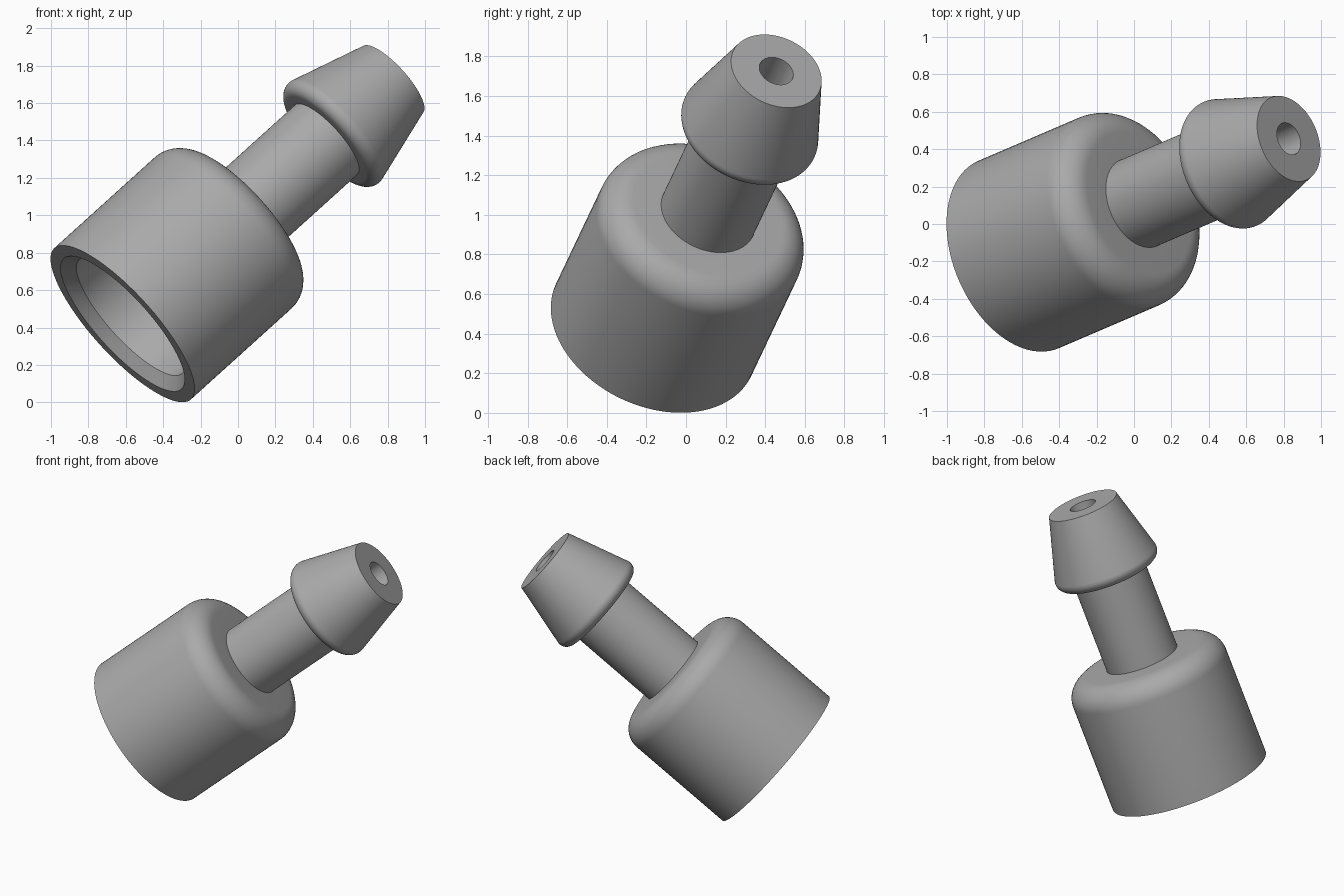
import bpy
import bmesh
from math import sin, cos, pi, radians
from mathutils import Vector, Matrix

cube = bpy.data.objects.get("Cube")
if cube:
    bpy.data.objects.remove(cube, do_unlink=True)

SEGMENTS = 96
BASE = Vector((-0.617, -0.163, 0.42))      # centre of the socket opening
AXIS = Vector((0.707, 0.303, 0.639)).normalized()
PLACE = Matrix.Translation(BASE) @ AXIS.to_track_quat('Z', 'Y').to_matrix().to_4x4()

grey = bpy.data.materials.new("plain grey")
grey.use_nodes = True
grey.diffuse_color = (0.4, 0.4, 0.4, 1)
grey.node_tree.nodes["Principled BSDF"].inputs["Base Color"].default_value = (0.4, 0.4, 0.4, 1)


def arc(r, z, radius, start, end, steps=12):
    """Rounded corner in the (radius, height) profile plane, angles in degrees."""
    angles = [radians(start + (end - start) * i / steps) for i in range(steps + 1)]
    return [(r + radius * cos(a), z + radius * sin(a)) for a in angles]


def lathe(name, profile):
    """Revolve a (radius, height) profile around the fitting's axis."""
    bm = bmesh.new()
    rings = [[bm.verts.new((r * cos(2 * pi * j / SEGMENTS), r * sin(2 * pi * j / SEGMENTS), z))
              for j in range(SEGMENTS)] for r, z in profile]
    for low, high in zip(rings, rings[1:]):
        for j in range(SEGMENTS):
            k = (j + 1) % SEGMENTS
            bm.faces.new((low[j], low[k], high[k], high[j]))
    mesh = bpy.data.meshes.new(name)
    bm.to_mesh(mesh)
    bm.free()
    mesh.materials.append(grey)
    obj = bpy.data.objects.new(name, mesh)
    bpy.context.collection.objects.link(obj)
    obj.matrix_world = PLACE
    bpy.ops.object.select_all(action='DESELECT')
    obj.select_set(True)
    bpy.context.view_layer.objects.active = obj
    bpy.ops.object.shade_smooth_by_angle(angle=radians(25))
    return obj


BORE, STEM = 0.09, 0.25
SOCKET_TOP, SHOULDER, BARB, TIP = 0.75, 0.91, 1.54, 2.043

# Hollow cup with chamfered mouth and rounded shoulder
lathe("socket_body",
      [(BORE, SOCKET_TOP), (0.41, SOCKET_TOP), (0.41, 0.06), (0.47, 0), (0.545, 0)]
      + arc(0.395, SHOULDER - 0.15, 0.15, 0, 90) + [(STEM, SHOULDER)])

# Straight neck
lathe("stem", [(STEM, SHOULDER), (STEM, BARB)])

# Tapered hose barb with rounded back edge
lathe("barb",
      [(STEM, BARB)] + arc(0.30, BARB + 0.06, 0.06, -90, 16)
      + [(0.24, TIP), (BORE, TIP)])

# Through hole
lathe("bore", [(BORE, TIP), (BORE, SOCKET_TOP)])
